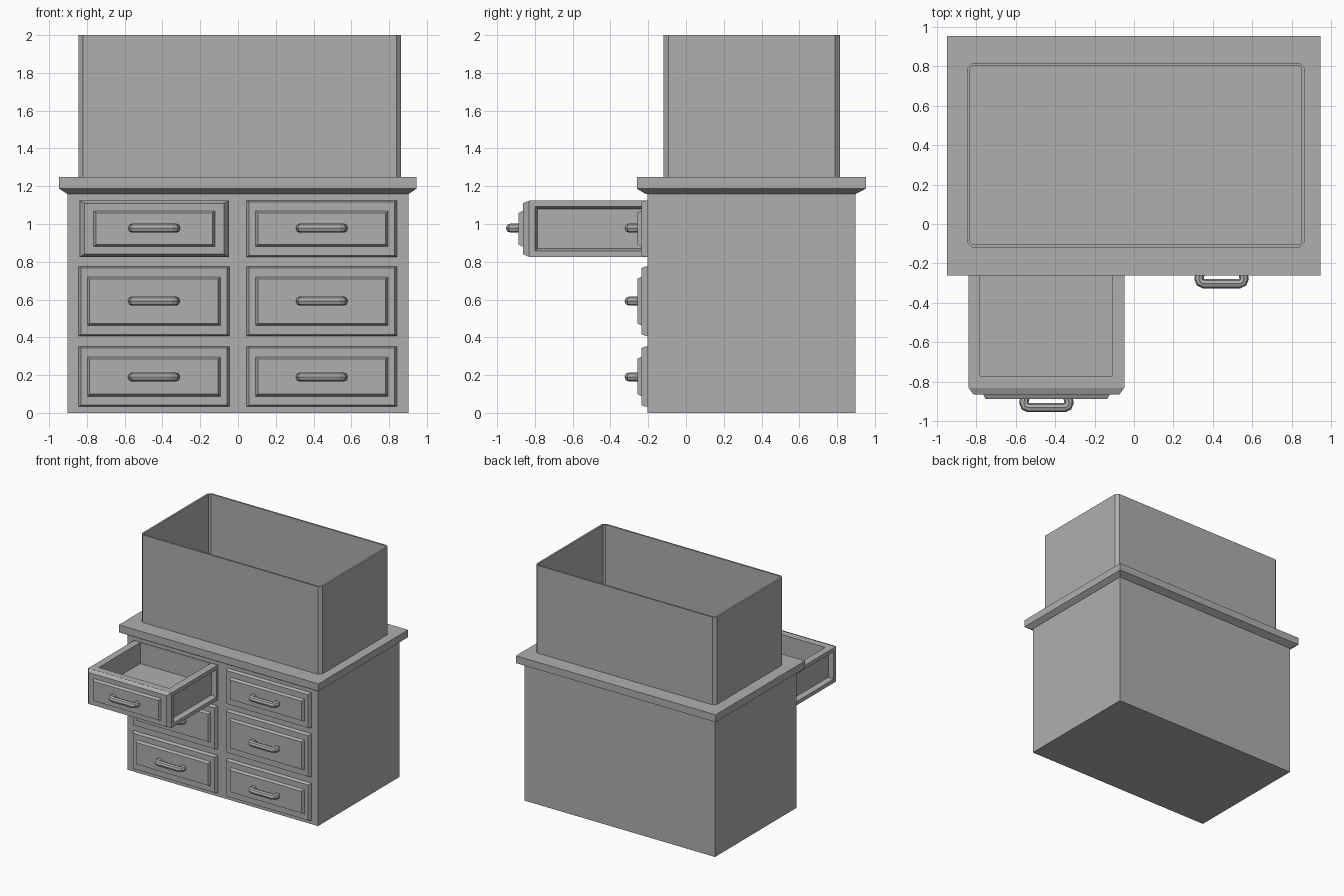
import bpy, bmesh

if "Cube" in bpy.data.objects:
    bpy.data.objects.remove(bpy.data.objects["Cube"])

# Mid grey used on every part
grey = bpy.data.materials.new("mid_grey")
grey.diffuse_color = (.43, .43, .43, 1)
grey.use_nodes = True
grey.node_tree.nodes["Principled BSDF"].inputs["Base Color"].default_value = grey.diffuse_color


def add(name, mesh):
    mesh.materials.clear()
    mesh.materials.append(grey)
    obj = bpy.data.objects.new(name, mesh)
    bpy.context.collection.objects.link(obj)


def finish(name, bm):
    bmesh.ops.recalc_face_normals(bm, faces=bm.faces)
    mesh = bpy.data.meshes.new(name)
    bm.to_mesh(mesh)
    bm.free()
    add(name, mesh)


def rect(a0, a1, b0, b1, c=0.0):
    """Rectangle outline, optionally with cut corners."""
    if not c:
        return [(a0, b0), (a1, b0), (a1, b1), (a0, b1)]
    return [(a0 + c, b0), (a1 - c, b0), (a1, b0 + c), (a1, b1 - c),
            (a1 - c, b1), (a0 + c, b1), (a0, b1 - c), (a0, b0 + c)]


def loft(sections, axis, caps=True):
    """Join outlines placed at successive heights along y or z."""
    bm = bmesh.new()
    rings = []
    for h, outline in sections:
        rings.append([bm.verts.new((a, b, h) if axis == 'z' else (a, h, b))
                      for a, b in outline])
    for r, s in zip(rings, rings[1:]):
        n = len(r)
        for i in range(n):
            bm.faces.new((r[i], r[(i + 1) % n], s[(i + 1) % n], s[i]))
    if caps:
        bm.faces.new(rings[0])
        bm.faces.new(rings[-1])
    return bm


# Cabinet body
body = rect(-.903, .902, -.205, .897)
finish("cabinet_body", loft([(0, body), (1.165, body)], 'z'))

# Worktop with sloped underside
top = rect(-.947, .945, -.26, .952)
finish("worktop", loft([(1.16, rect(-.905, .905, -.215, .9)),
                        (1.187, top), (1.25, top)], 'z'))

# Open-topped upper box with thin walls and cut corners
outer = rect(-.845, .864, -.118, .815, .025)
inner = rect(-.83, .849, -.103, .8, .012)
finish("upper_box", loft([(1.245, outer), (2, outer), (2, inner), (1.245, inner)],
                         'z', caps=False))


def handle(name, x, y, z):
    """Bent bar handle, flat-shaded eight-sided tube."""
    half = [(-.108, .015), (-.114, -.02), (-.108, -.037), (-.092, -.044)]
    pts = half + [(-a, b) for a, b in reversed(half)]
    cu = bpy.data.curves.new(name + "_path", 'CURVE')
    cu.dimensions = '3D'
    cu.bevel_depth = .024
    cu.bevel_resolution = 2
    cu.use_fill_caps = True
    sp = cu.splines.new('POLY')
    sp.points.add(len(pts) - 1)
    for p, (a, b) in zip(sp.points, pts):
        p.co = (x + a, y + b, z, 1)
    tmp = bpy.data.objects.new(name + "_path", cu)
    bpy.context.collection.objects.link(tmp)
    bpy.context.view_layer.update()
    dg = bpy.context.evaluated_depsgraph_get()
    mesh = bpy.data.meshes.new_from_object(tmp.evaluated_get(dg))
    bpy.data.objects.remove(tmp)
    mesh.shade_flat()
    add(name, mesh)


def drawer_front(name, x0, x1, z0, z1, y, pull, flat, slope, inset):
    """Plate with bevelled edge and raised panel, starting at y."""
    face = y - .036

    def r(i, k):
        return rect(x0 + i, x1 - i, z0 + k, z1 - k)
    finish(name, loft([(y + .01, r(0, 0)), (y - flat, r(0, 0)),
                       (face, r(slope, slope * .6)),
                       (face, r(inset, .055)), (face - .022, r(inset + .012, .066))], 'y'))
    handle(name + "_handle", (x0 + x1) / 2, face - .022, pull)


# Drawer fronts; the top left one is pulled out
rows = [("lower", .033, .352, .19), ("middle", .408, .775, .592), ("upper", .825, 1.125, .978)]
for label, z0, z1, pull in rows:
    for side, x0, x1 in (("left", -.845, -.045), ("right", .045, .842)):
        name = f"{label}_{side}_drawer_front"
        if label == "upper" and side == "left":
            drawer_front(name, x0 + .006, x1 - .003, z0, z1, -.828, pull, 0, .026, .075)
        else:
            drawer_front(name, x0, x1, z0, z1, -.2, pull, .012, .013, .048)

# Open drawer tray with recessed side panels
LEFT, RIGHT = -.839, -.048
tray_out = rect(LEFT, RIGHT, -.83, -.19)
tray_in = rect(-.779, -.112, -.77, -.21)
bm = loft([(.825, tray_out), (1.125, tray_out), (1.125, tray_in), (.945, tray_in)], 'z')
bmesh.ops.recalc_face_normals(bm, faces=bm.faces)
sides = [f for f in bm.faces
         if any(all(abs(v.co.x - x) < 1e-4 for v in f.verts) for x in (LEFT, RIGHT))]
bmesh.ops.inset_individual(bm, faces=sides, thickness=.045)
bmesh.ops.inset_individual(bm, faces=sides, thickness=.018, depth=-.04)
finish("open_drawer_tray", bm)
